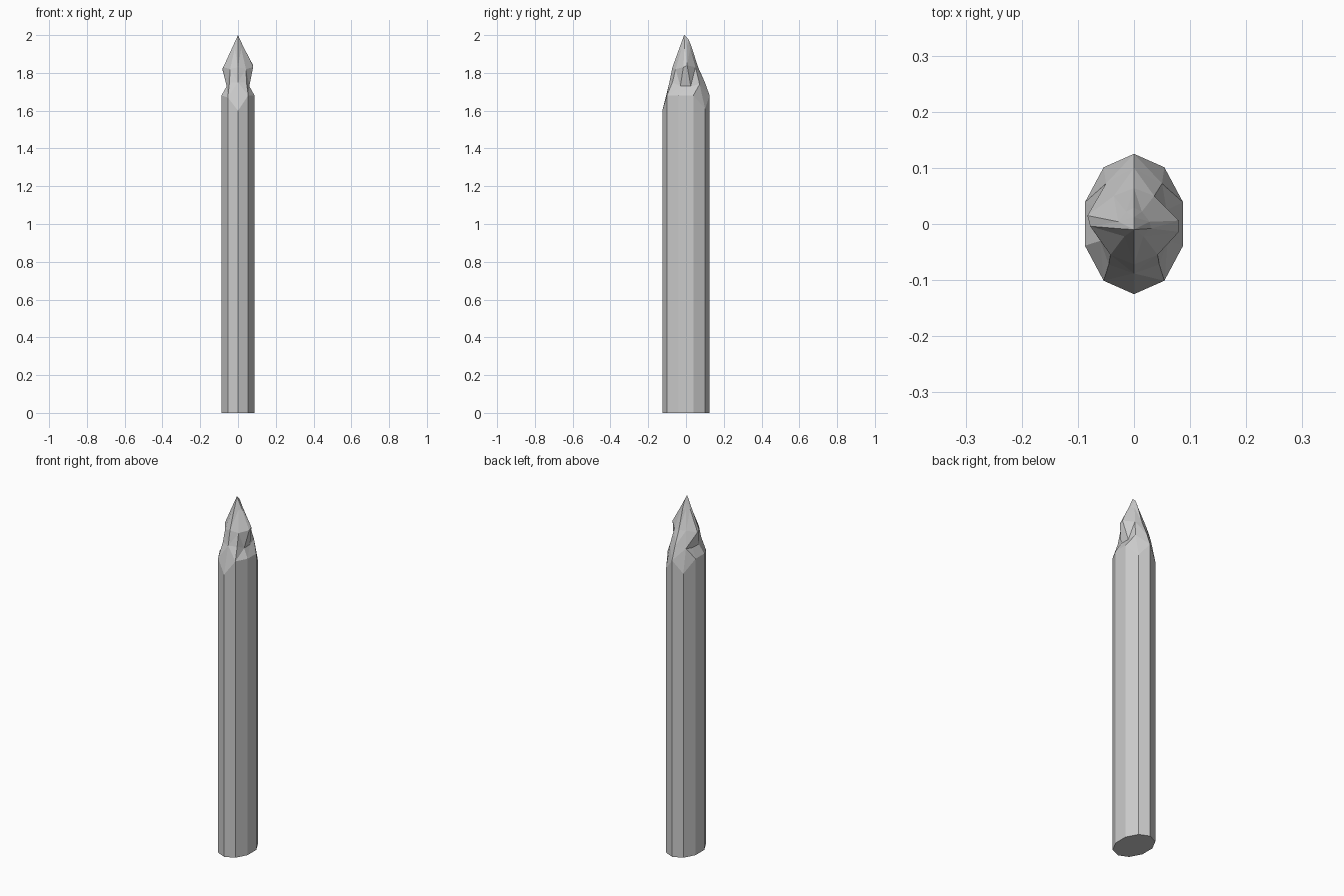
import bpy, bmesh, math

if "Cube" in bpy.data.objects:
    bpy.data.objects.remove(bpy.data.objects["Cube"])

SIDES = 10
RX, RY = 0.092, 0.125


def mirrored(half):
    """Front-to-back right half (6 points) -> closed ring of 10."""
    return half + [(-x, y, z) for x, y, z in half[4:0:-1]]


# shaft: oval ten-sided post with an unevenly hewn shoulder
oval = [(RX * math.sin(i * math.tau / SIDES), -RY * math.cos(i * math.tau / SIDES))
        for i in range(SIDES)]
shoulder_z = [1.6, 1.68, 1.68, 1.68, 1.61, 1.68, 1.61, 1.68, 1.68, 1.67]
base = [(x, y, 0) for x, y in oval]
shoulder = [(x, y, z) for (x, y), z in zip(oval, shoulder_z)]

# carved neck, flared head and the narrow ring below the tip
neck = mirrored([(0, -0.088, 1.75), (0.045, -0.072, 1.75), (0.06, -0.03, 1.73),
                 (0.058, 0.025, 1.73), (0.05, 0.072, 1.74), (0, 0.1, 1.75)])
head = mirrored([(0, -0.072, 1.83), (0.042, -0.055, 1.82), (0.08, -0.014, 1.83),
                 (0.08, 0.006, 1.84), (0.036, 0.05, 1.83), (0, 0.064, 1.83)])
head[7] = (-0.083, 0.015, 1.82)
head[8] = (-0.078, -0.004, 1.83)
upper = mirrored([(0, -0.032, 1.94), (0.017, -0.022, 1.93), (0.03, -0.008, 1.935),
                  (0.028, 0.004, 1.935), (0.014, 0.022, 1.93), (0, 0.029, 1.94)])

bm = bmesh.new()
rings = [[bm.verts.new(p) for p in ring] for ring in (base, shoulder, neck, head, upper)]
tip_front = bm.verts.new((0, -0.01, 2.0))
tip_back = bm.verts.new((0, 0.012, 1.98))

bm.faces.new(rings[0][::-1])
carved = []
for k, (lo, hi) in enumerate(zip(rings, rings[1:])):
    for i in range(SIDES):
        j = (i + 1) % SIDES
        f = bm.faces.new((lo[i], lo[j], hi[j], hi[i]))
        if k:
            carved.append(f)

# tip: short ridge closing the point
top = rings[-1]
for i in range(SIDES):
    j = (i + 1) % SIDES
    a = tip_back if 3 <= i <= 6 else tip_front
    bm.faces.new((top[i], top[j], a))
bm.faces.new((top[3], tip_back, tip_front))
bm.faces.new((top[7], tip_front, tip_back))

bmesh.ops.triangulate(bm, faces=carved)
bmesh.ops.recalc_face_normals(bm, faces=bm.faces)
mesh = bpy.data.meshes.new("sharpened_post")
bm.to_mesh(mesh)
bm.free()
post = bpy.data.objects.new("sharpened_post", mesh)
bpy.context.collection.objects.link(post)
